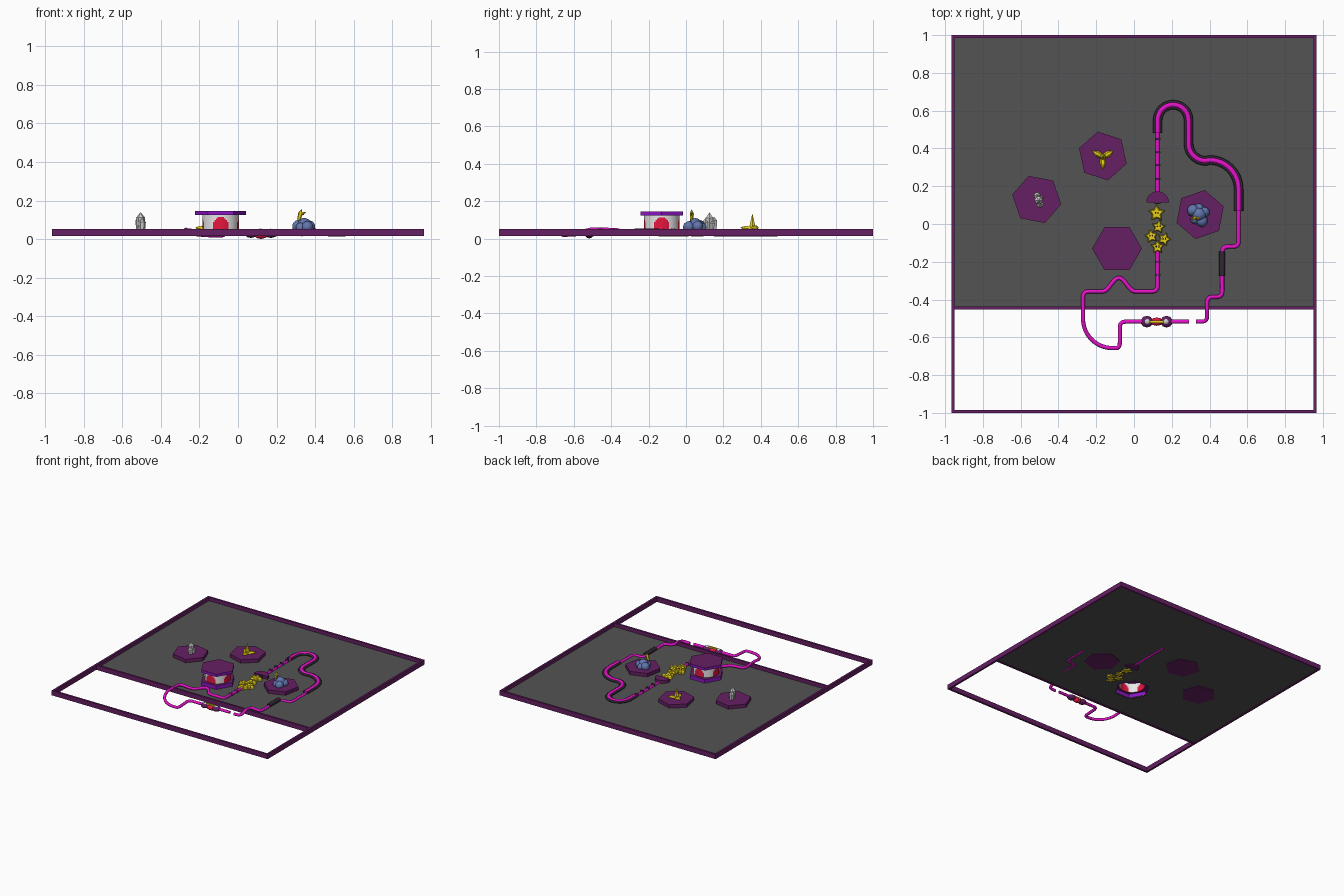
import bpy, bmesh, math, random
from mathutils import Vector, Matrix

if "Cube" in bpy.data.objects:
    bpy.data.objects.remove(bpy.data.objects["Cube"])

random.seed(3)
COLORS = {
    "purple": (0.13, 0.014, 0.125), "floor_grey": (0.088, 0.088, 0.088),
    "magenta": (0.8, 0.006, 0.6), "violet": (0.26, 0.008, 0.55),
    "white": (0.95, 0.95, 0.95), "red": (0.8, 0.008, 0.05), "gold": (0.85, 0.66, 0.01),
    "blue": (0.12, 0.18, 0.42), "pale_grey": (0.6, 0.6, 0.6), "dark": (0.03, 0.02, 0.035)}
MATS = {}
for name, c in COLORS.items():
    MATS[name] = bpy.data.materials.new(name)
    MATS[name].diffuse_color = (*c, 1)


def finish(name, bm, mats, smooth=False):
    bmesh.ops.recalc_face_normals(bm, faces=bm.faces)
    me = bpy.data.meshes.new(name)
    bm.to_mesh(me)
    bm.free()
    for m in mats:
        me.materials.append(MATS[m])
    for p in me.polygons:
        p.use_smooth = smooth
    ob = bpy.data.objects.new(name, me)
    bpy.context.collection.objects.link(ob)
    return ob


def box(name, x0, x1, y0, y1, z0, z1, mat):
    bm = bmesh.new()
    bmesh.ops.create_cube(bm, size=1, matrix=Matrix.Translation(
        ((x0 + x1) / 2, (y0 + y1) / 2, (z0 + z1) / 2)) @ Matrix.Diagonal((x1 - x0, y1 - y0, z1 - z0, 1)))
    return finish(name, bm, [mat])


def prism(name, pts, z0, z1, mats):
    """Extrude an outline; the last material goes on the sides."""
    bm = bmesh.new()
    f = bm.faces.new([bm.verts.new((x, y, z0)) for x, y in pts])
    for v in bmesh.ops.extrude_face_region(bm, geom=[f])["geom"]:
        if isinstance(v, bmesh.types.BMVert):
            v.co.z = z1
    bm.normal_update()
    for f in bm.faces:
        f.material_index = len(mats) - 1 if abs(f.normal.z) < 0.5 else 0
    return finish(name, bm, mats)


def ring(cx, cy, r, n, rot=0.0):
    return [(cx + r * math.cos(math.radians(rot + i * 360 / n)),
             cy + r * math.sin(math.radians(rot + i * 360 / n))) for i in range(n)]


def blob(name, loc, size, mat, jitter=0.0):
    bm = bmesh.new()
    bmesh.ops.create_icosphere(bm, subdivisions=2, radius=1)
    for v in bm.verts:
        v.co *= 1 + random.uniform(-jitter, jitter)
        v.co = Vector(loc) + Vector([a * b for a, b in zip(v.co, size)])
    return finish(name, bm, [mat], True)


def spike(name, base, tip, r, mat, n=6, belly=0.55):
    """Pointed crystal or leaf from base to tip, widest at belly."""
    base, tip = Vector(base), Vector(tip)
    rot = (tip - base).to_track_quat('Z', 'Y')
    bm = bmesh.new()
    rows = [[bm.verts.new(base.lerp(tip, t) + rot @ Vector((x, y, 0))) for x, y in ring(0, 0, r * k, n)]
            for t, k in ((0, 0.8), (belly, 1))]
    point = bm.verts.new(tip)
    bm.faces.new(rows[0])
    for i in range(n):
        j = (i + 1) % n
        bm.faces.new((rows[0][i], rows[0][j], rows[1][j], rows[1][i]))
        bm.faces.new((rows[1][i], rows[1][j], point))
    return finish(name, bm, [mat])


def rounded(pts, rad):
    """Round the corners of a polyline."""
    pts = [Vector(p) for p in pts]
    out = [pts[0]]
    for a, b, c in zip(pts, pts[1:], pts[2:]):
        p = b + (a - b).normalized() * min(rad, (a - b).length / 2)
        q = b + (c - b).normalized() * min(rad, (c - b).length / 2)
        out += [p.lerp(b, t).lerp(b.lerp(q, t), t) for t in (0, .2, .4, .6, .8, 1)]
    return out + [pts[-1]]


def tube(name, pts, r, mat, rad=0.03):
    cu = bpy.data.curves.new(name, 'CURVE')
    cu.dimensions = '3D'
    cu.bevel_depth, cu.bevel_resolution, cu.use_fill_caps = r, 2, True
    pts = rounded(pts, rad)
    sp = cu.splines.new('POLY')
    sp.points.add(len(pts) - 1)
    for p, q in zip(sp.points, pts):
        p.co = (*q, 1)
    cu.materials.append(MATS[mat])
    ob = bpy.data.objects.new(name, cu)
    bpy.context.collection.objects.link(ob)
    return ob


# Outer frame and divider; the front bay is open
X, T, Z0, Z1 = 0.965, 0.016, 0.015, 0.053
for s, side in ((-1, "left"), (1, "right")):
    box("frame_" + side, *sorted((s * X, s * (X - T))), -1, 1, Z0, Z1, "purple")
for y, name in ((-1, "frame_front"), (1 - T, "frame_back"), (-0.452, "frame_divider")):
    box(name, -X + T, X - T, y, y + T, Z0, Z1, "purple")

# Dark floor, open below the drum
HUB = (-0.09, -0.13)
floor = box("dark_floor", -X + T, X - T, -0.436, 1 - T, 0.02, 0.024, "floor_grey")
cutter = prism("drum_hole_cutter", ring(*HUB, 0.128, 6), -0.1, 0.2, ["purple"])
cutter.hide_render = True
mod = floor.modifiers.new("hole", 'BOOLEAN')
mod.operation, mod.object, mod.solver = 'DIFFERENCE', cutter, 'EXACT'
bpy.context.view_layer.objects.active = floor
bpy.ops.object.modifier_apply(modifier="hole")
bpy.data.objects.remove(cutter)

# Hexagonal pads
for name, x, y, rot in (("flower_pad", -0.165, 0.36, 42), ("crystal_pad", -0.515, 0.13, 49), ("rock_pad", 0.35, 0.05, 19)):
    prism(name, ring(x, y, 0.132, 6, rot), 0.016, 0.052, ["purple"])

# Drum: open hexagonal base, round wall with four red doors, hexagonal lid
bm = bmesh.new()
N = 72
lo = [bm.verts.new((*p, 0.015)) for p in ring(*HUB, 0.132, 6)]
hi = [bm.verts.new((*p, 0.053)) for p in ring(*HUB, 0.132, 6)]
hole = [bm.verts.new((*p, 0.053)) for p in ring(*HUB, 0.095, N)]
for i in range(6):
    j = (i + 1) % 6
    bm.faces.new((lo[i], lo[j], hi[j], hi[i]))
    bm.faces.new([hi[i], hi[j]] + [hole[(i * 12 + k) % N] for k in range(12, -1, -1)]).material_index = 1
finish("drum_base", bm, ["violet", "purple"])
bm = bmesh.new()
levels = (0.05, 0.088, 0.1, 0.108, 0.114, 0.126)
rows = [[bm.verts.new((*p, z)) for p in ring(*HUB, 0.095, N)] for z in levels]
for k, door in enumerate((25, 20, 15, 10, 0)):
    for i in range(N):
        j = (i + 1) % N
        f = bm.faces.new((rows[k][i], rows[k][j], rows[k + 1][j], rows[k + 1][i]))
        f.material_index = int(abs((i * 5 + 2.5 + 45) % 90 - 45) < door)
finish("drum_wall", bm, ["white", "red"], True)
prism("drum_lid", ring(*HUB, 0.132, 6), 0.125, 0.146, ["purple", "violet"])

# Golden flower: upright bud and three leaves
fx, fy = -0.165, 0.355
spike("flower_bud", (fx, fy, 0.045), (fx, fy, 0.135), 0.017, "gold", 6, 0.3)
for i, a in enumerate((150, 30, 270)):
    d = Vector((math.cos(math.radians(a)), math.sin(math.radians(a)), 0))
    spike(f"flower_leaf_{i}", (fx, fy, 0.05), Vector((fx, fy, 0.06)) + d * 0.066, 0.016, "gold", 6)

# Pale crystals
for i, (dx, dy, h, r) in enumerate(((0, 0, 0.14, 0.023), (-0.008, 0.025, 0.118, 0.019),
                                    (0.008, -0.022, 0.108, 0.019), (0.01, 0.014, 0.098, 0.015))):
    spike(f"crystal_{i}", (-0.505 + dx, 0.125 + dy, 0.045), (-0.505 + dx, 0.125 + dy, h), r, "pale_grey", 6, 0.7)

# Blue rock heap with golden tip
for i, (x, y, z, r) in enumerate(((0.345, 0.05, 0.075, 0.036), (0.312, 0.072, 0.066, 0.032), (0.372, 0.062, 0.066, 0.029),
                                  (0.36, 0.015, 0.063, 0.031), (0.325, 0.025, 0.06, 0.026), (0.345, 0.085, 0.06, 0.025))):
    blob(f"rock_{i}", (x, y, z), (r, r, r), "blue", 0.06)
spike("rock_golden_tip", (0.315, 0.03, 0.1), (0.33, 0.03, 0.157), 0.012, "gold", 5, 0.6)
spike("rock_golden_beak", (0.32, 0.03, 0.125), (0.352, 0.03, 0.14), 0.008, "gold", 4)

# Chain of stars with dark eyes: bevelled slabs passing through the floor
STARS = ((0.12, 0.057, 0.046, 90), (0.13, -0.015, 0.038, 80), (0.092, -0.065, 0.038, 100),
         (0.16, -0.08, 0.038, 70), (0.125, -0.122, 0.038, 90))
for i, (x, y, r, rot) in enumerate(STARS):
    bm = bmesh.new()
    layers = []
    for z, k in ((0.012, 0.75), (0.021, 1), (0.043, 1), (0.052, 0.75)):
        layers.append([bm.verts.new((x + k * q * math.cos(t), y + k * q * math.sin(t), z)) for n in range(10)
                       for q, t in [(r if n % 2 == 0 else r * 0.55, math.radians(rot + 36 * n))]])
    for a, b in zip(layers, layers[1:]):
        for n in range(10):
            bm.faces.new((a[n], a[(n + 1) % 10], b[(n + 1) % 10], b[n]))
    bm.faces.new(layers[0])
    bm.faces.new(layers[-1])
    finish(f"star_{i}", bm, ["gold"])
    for s in (-1, 1):
        blob(f"star_{i}_eye_{s}", (x + s * 0.007, y + 0.003, 0.052), (0.003, 0.005, 0.002), "dark")

# Covered track: dark sleeve around a magenta tube, resting on the floor
arc = lambda cx, cy, r, a, b: [(cx + r * math.cos(math.radians(a + (b - a) * t / 12)),
                                cy + r * math.sin(math.radians(a + (b - a) * t / 12))) for t in range(13)]
loop = ([(0.125, 0.482)] + arc(0.207, 0.55, 0.082, 180, 0) + arc(0.38, 0.425, 0.091, 180, 270)
        + arc(0.4, 0.185, 0.154, 90, 0) + [(0.554, 0.07)])
for s in (-1, 1):
    path = [Vector(p) for p in loop]
    rail = []
    for a, b, c in zip([path[0]] + path, path, path[1:] + [path[-1]]):
        d = (c - a).normalized()
        rail.append((b.x - s * d.y * 0.0155, b.y + s * d.x * 0.0155, 0.035))
    tube(f"loop_sleeve_{s}", rail, 0.009, "dark", 0.005)
tube("loop_track", [(x, y, 0.037) for x, y in loop], 0.0145, "magenta", 0.01)
tube("side_sleeve", [(0.467, -0.145, 0.038), (0.467, -0.275, 0.038)], 0.016, "dark")

# Thin track around the front
tube("right_track", [(0.554, 0.08, 0.025), (0.554, -0.12, 0.025), (0.467, -0.12, 0.025), (0.467, -0.386, 0.035),
                     (0.387, -0.386, 0.045), (0.387, -0.445, 0.05), (0.387, -0.517, 0.028), (0.328, -0.517, 0.025)],
     0.011, "magenta")
front = ([(0.29, -0.517, 0.028), (-0.075, -0.517, 0.028), (-0.075, -0.657, 0.02)]
         + [(x, y, 0.02 + 0.03 * (i / 12) ** 2) for i, (x, y) in enumerate(arc(-0.115, -0.502, 0.155, 270, 180))]
         + [(-0.27, -0.357, 0.045), (-0.16, -0.357, 0.037)])
tube("front_track", front, 0.011, "magenta")
wave = [(-0.165 + 0.17 * t / 16, -0.357 + 0.072 * math.sin(math.pi * t / 16) ** 2, 0.037) for t in range(17)]
tube("wave_track", wave + [(0.04, -0.357, 0.037), (0.125, -0.357, 0.035), (0.125, -0.13, 0.032)], 0.011, "magenta")
tube("centre_track", [(0.125, 0.49, 0.024), (0.125, 0.15, 0.024)], 0.011, "magenta")
for i, y in enumerate((0.45, 0.38, 0.31, 0.24, -0.2, -0.27)):
    box(f"track_tie_{i}", 0.111, 0.139, y - 0.004, y + 0.004, 0.025, 0.044, "purple")

# Half-round tunnel mouth on the centre track
prism("tunnel_mouth", arc(0.125, 0.113, 0.06, 0, 180), 0.014, 0.048, ["purple"])
box("tunnel_opening", 0.109, 0.141, 0.105, 0.113, 0.024, 0.046, "dark")

# Gate on the front track: rounded ends, red core and golden bar
for s in (-1, 1):
    blob(f"gate_end_{s}", (0.12 + s * 0.052, -0.517, 0.026), (0.033, 0.031, 0.02), "purple")
    blob(f"gate_cap_{s}", (0.12 + s * 0.05, -0.517, 0.038), (0.016, 0.016, 0.012), "pale_grey")
blob("gate_core", (0.12, -0.517, 0.022), (0.035, 0.022, 0.021), "red")
box("gate_bar", 0.085, 0.155, -0.524, -0.51, 0.036, 0.049, "gold")

for m in bpy.data.materials:
    if m.users and not m.is_grease_pencil:
        m.use_nodes = True
        m.node_tree.nodes["Principled BSDF"].inputs["Base Color"].default_value = m.diffuse_color
